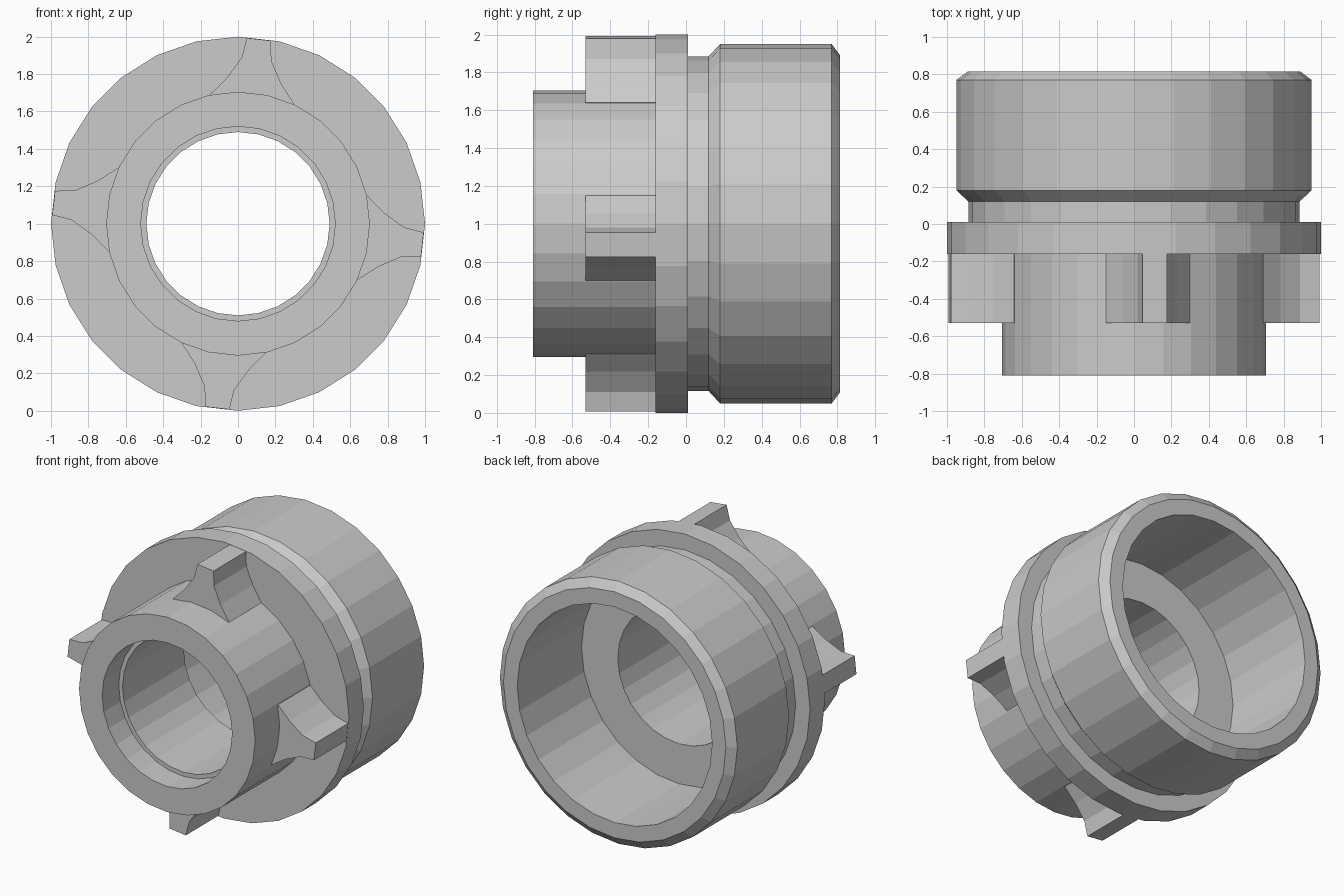
import bpy, bmesh
from math import sin, cos, pi

cube = bpy.data.objects.get("Cube")
if cube:
    bpy.data.objects.remove(cube)

SIDES = 28
STEP = 2 * pi / SIDES
AXIS_Z = 1.0

grey = bpy.data.materials.new("plain grey")
grey.use_nodes = True
colour = (0.6, 0.6, 0.6, 1)
grey.diffuse_color = colour
for node in grey.node_tree.nodes:
    if node.type == 'BSDF_PRINCIPLED':
        node.inputs["Base Color"].default_value = colour


def finish(name, bm):
    """Turn a bmesh into a flat shaded object."""
    bmesh.ops.recalc_face_normals(bm, faces=bm.faces)
    mesh = bpy.data.meshes.new(name)
    bm.to_mesh(mesh)
    bm.free()
    mesh.materials.append(grey)
    obj = bpy.data.objects.new(name, mesh)
    bpy.context.collection.objects.link(obj)
    return obj


def lathe(name, profile):
    """Turn a closed (radius, y) profile around the y axis."""
    bm = bmesh.new()
    rings = [[bm.verts.new((r * sin(i * STEP), y, AXIS_Z + r * cos(i * STEP)))
              for r, y in profile] for i in range(SIDES)]
    for i in range(SIDES):
        a, b = rings[i], rings[(i + 1) % SIDES]
        for j in range(len(profile)):
            k = (j + 1) % len(profile)
            bm.faces.new((a[j], a[k], b[k], b[j]))
    return finish(name, bm)


def lug(name, angle, front, back):
    """Concave-sided fin, extruded along y and pointing out at an angle."""
    half = [(0.065, 0.992), (0.08, 0.885), (0.145, 0.771), (0.226, 0.67)]
    outline = half + [(0.2, 0.64), (-0.2, 0.64)] + [(-v, u) for v, u in reversed(half)]
    bm = bmesh.new()
    verts = [bm.verts.new((u * sin(angle) + v * cos(angle), front,
                           AXIS_Z + u * cos(angle) - v * sin(angle)))
             for v, u in outline]
    face = bm.faces.new(verts)
    moved = bmesh.ops.extrude_face_region(bm, geom=[face])["geom"]
    for vert in moved:
        if isinstance(vert, bmesh.types.BMVert):
            vert.co.y = back
    return finish(name, bm)


# Hollow body: front tube, flange, groove, chamfered rear collar, stepped bore
lathe("body", [
    (0.52, -0.81), (0.705, -0.81), (0.705, -0.16), (1.0, -0.16),
    (1.0, 0.01), (0.885, 0.01), (0.885, 0.12), (0.95, 0.18),
    (0.95, 0.77), (0.89, 0.815), (0.78, 0.815), (0.78, 0.08),
    (0.49, 0.08), (0.49, -0.62), (0.52, -0.62)])

# Four locking lugs around the front tube
for n, side in enumerate(("top", "left", "bottom", "right")):
    lug(side + "_lug", STEP / 2 + n * pi / 2, -0.53, -0.15)
